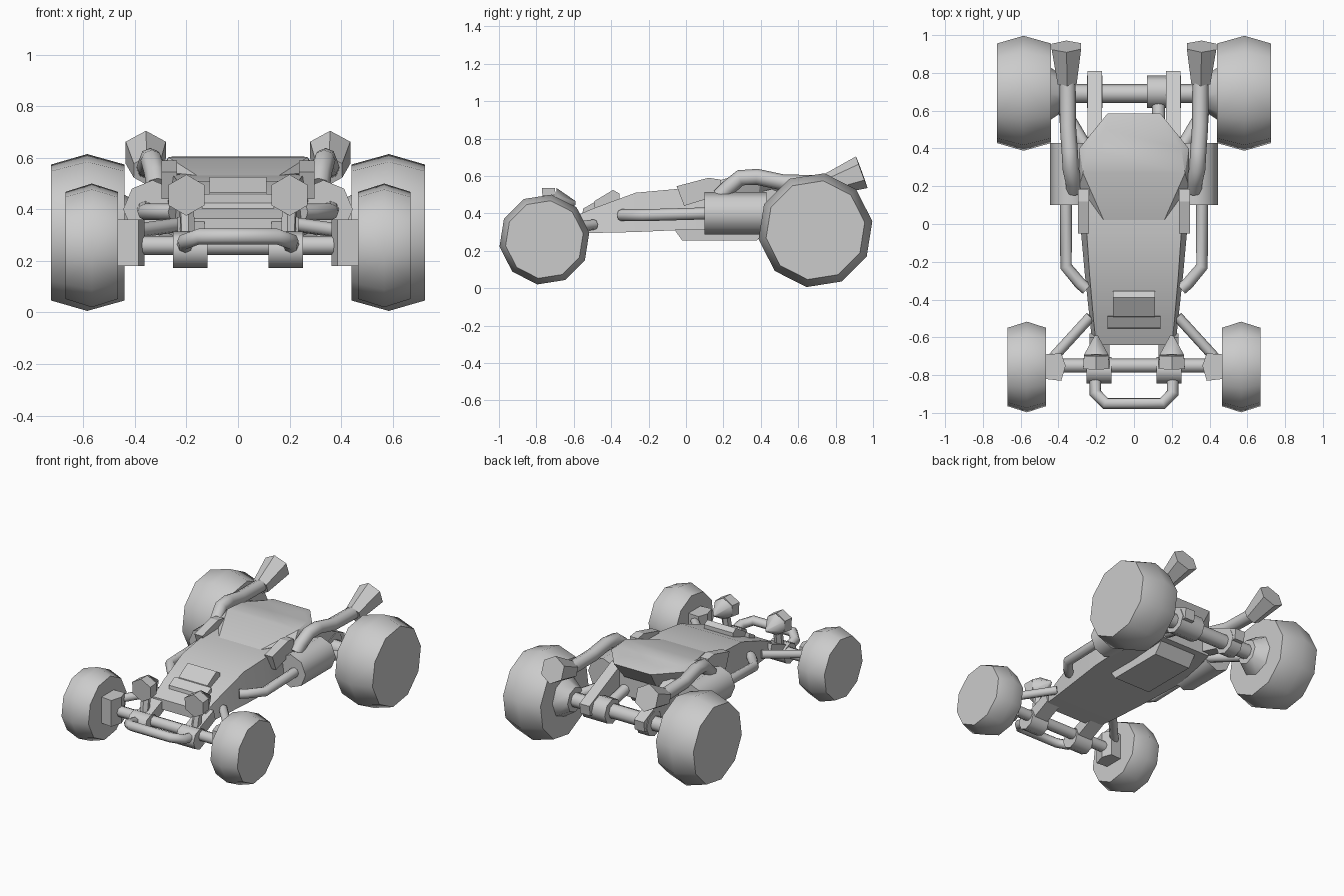
import bpy, bmesh, math
from mathutils import Vector

if "Cube" in bpy.data.objects:
    bpy.data.objects.remove(bpy.data.objects["Cube"])

grey = bpy.data.materials.new("plain_grey")
grey.use_nodes = True
grey.diffuse_color = (0.6, 0.6, 0.6, 1)
grey.node_tree.nodes["Principled BSDF"].inputs["Base Color"].default_value = (0.6, 0.6, 0.6, 1)


def finish(ob, mirror, angle=40):
    """Material, shading and left-right mirroring for a part."""
    ob.data.materials.clear()
    ob.data.materials.append(grey)
    bpy.ops.object.select_all(action='DESELECT')
    ob.select_set(True)
    bpy.context.view_layer.objects.active = ob
    bpy.ops.object.shade_smooth_by_angle(angle=math.radians(angle))
    if mirror:
        ob.modifiers.new("Mirror", 'MIRROR').use_axis[0] = True
    return ob


def from_bmesh(name, bm, mirror, angle):
    bmesh.ops.recalc_face_normals(bm, faces=bm.faces)
    me = bpy.data.meshes.new(name)
    bm.to_mesh(me)
    bm.free()
    ob = bpy.data.objects.new(name, me)
    bpy.context.collection.objects.link(ob)
    return finish(ob, mirror, angle)


def solid(name, points, mirror=False, angle=20):
    """Convex solid through the given corner points."""
    bm = bmesh.new()
    for p in points:
        bm.verts.new(p)
    res = bmesh.ops.convex_hull(bm, input=bm.verts)
    junk = {g for g in res["geom_interior"] + res["geom_unused"] if isinstance(g, bmesh.types.BMVert)}
    bmesh.ops.delete(bm, geom=list(junk), context='VERTS')
    bmesh.ops.dissolve_limit(bm, angle_limit=0.02, verts=bm.verts, edges=bm.edges)
    return from_bmesh(name, bm, mirror, angle)


def slab(name, x0, x1, side, mirror=False):
    """Side outline of (y, z) points given a width along x."""
    return solid(name, [(x, y, z) for x in (x0, x1) for y, z in side], mirror)


def rod(name, a, b, r1, r2=None, n=8, mirror=False, angle=50):
    """Straight cylinder or cone from a to b."""
    a, b = Vector(a), Vector(b)
    bm = bmesh.new()
    bmesh.ops.create_cone(bm, cap_ends=True, segments=n, radius1=r1,
                          radius2=r1 if r2 is None else r2, depth=(b - a).length)
    q = (b - a).to_track_quat('Z', 'Y')
    for v in bm.verts:
        v.co = q @ v.co + (a + b) / 2
    return from_bmesh(name, bm, mirror, angle)


def tube(name, pts, r, mirror=False):
    """Bent pipe through the points."""
    cu = bpy.data.curves.new(name, 'CURVE')
    cu.dimensions = '3D'
    cu.bevel_depth, cu.bevel_resolution, cu.use_fill_caps = r, 2, True
    sp = cu.splines.new('POLY')
    sp.points.add(len(pts) - 1)
    for p, co in zip(sp.points, pts):
        p.co = (*co, 1)
    ob = bpy.data.objects.new(name, cu)
    bpy.context.collection.objects.link(ob)
    bpy.ops.object.select_all(action='DESELECT')
    ob.select_set(True)
    bpy.context.view_layer.objects.active = ob
    bpy.ops.object.convert(target='MESH')
    return finish(bpy.context.view_layer.objects.active, mirror, 50)


def wheel(name, y, z, rings):
    """Ten-sided wheel with a crowned tread; rings are (x, radius)."""
    pts = []
    for x, r in rings:
        for i in range(10):
            a = math.radians(9 + 36 * i)
            pts.append((x, y + r * math.cos(a), z + r * math.sin(a)))
    solid(name, pts, True, 45)


# Wheels
wheel("front_wheels", -0.757, 0.26, [(0.465, 0.21), (0.567, 0.243), (0.67, 0.21)])
wheel("rear_wheels", 0.692, 0.31, [(0.44, 0.267), (0.585, 0.308), (0.725, 0.267)])

# Hull: lofted sections of y, half width at bottom, bottom z, half width at top, top z
sections = [(-0.64, 0.22, 0.295, 0.20, 0.365), (-0.50, 0.235, 0.295, 0.215, 0.425),
            (-0.27, 0.26, 0.30, 0.235, 0.51), (-0.05, 0.28, 0.31, 0.25, 0.53),
            (0.15, 0.29, 0.31, 0.26, 0.535), (0.48, 0.22, 0.33, 0.21, 0.50)]
bm = bmesh.new()
loops = [[bm.verts.new(p) for p in ((-wb, y, zb), (wb, y, zb), (wt, y, zt), (-wt, y, zt))]
         for y, wb, zb, wt, zt in sections]
for a, b in zip(loops, loops[1:]):
    for i in range(4):
        j = (i + 1) % 4
        bm.faces.new((a[i], a[j], b[j], b[i]))
bm.faces.new(loops[0])
bm.faces.new(loops[-1])
from_bmesh("hull", bm, False, 25)
slab("belly_box", -0.14, 0.14, [(-0.06, 0.31), (-0.02, 0.255), (0.38, 0.255), (0.44, 0.33)])

# Engine cover with clipped corners
cover = []
for s in (1, -1):
    cover += [(s * 0.16, 0.02, 0.532), (s * 0.29, 0.20, 0.545), (s * 0.27, 0.27, 0.602),
              (s * 0.29, 0.40, 0.575), (s * 0.14, 0.585, 0.585), (s * 0.15, 0.50, 0.605),
              (s * 0.25, 0.40, 0.605), (s * 0.26, 0.20, 0.46), (s * 0.24, 0.38, 0.46),
              (s * 0.12, 0.50, 0.47), (s * 0.15, 0.10, 0.50)]
solid("engine_cover", cover, False, 25)
slab("shoulder_fins", 0.237, 0.297,
     [(-0.05, 0.545), (0.12, 0.59), (0.185, 0.58), (0.185, 0.50), (-0.01, 0.44)], True)

# Hood scoop
slab("hood_scoop", -0.11, 0.11, [(-0.50, 0.42), (-0.49, 0.465), (-0.39, 0.525), (-0.355, 0.505), (-0.355, 0.46)])
slab("scoop_lip", -0.14, 0.14, [(-0.555, 0.39), (-0.55, 0.425), (-0.49, 0.46), (-0.485, 0.42)])

# Front axle, clamps, bumper and steering parts
rod("front_axle", (-0.40, -0.75, 0.26), (0.40, -0.75, 0.26), 0.037)
rod("front_clamps", (0.118, -0.775, 0.243), (0.252, -0.775, 0.243), 0.07, mirror=True)
slab("nose_mounts", 0.13, 0.235, [(-0.77, 0.21), (-0.77, 0.30), (-0.60, 0.37), (-0.58, 0.30)], True)
solid("front_hub_blocks", [(x, y, z) for z in (0.18, 0.36) for x, y in
      ((0.362, -0.75), (0.385, -0.83), (0.472, -0.82), (0.472, -0.69), (0.385, -0.685))], True)
rod("front_arms", (0.23, -0.49, 0.34), (0.44, -0.72, 0.31), 0.028, mirror=True)
half = [(0.205, -0.80, 0.255), (0.205, -0.895, 0.275), (0.15, -0.95, 0.295)]
tube("front_bumper", half + [(-x, y, z) for x, y, z in reversed(half)], 0.032)

# Lamps
rod("lamp_stems", (0.195, -0.74, 0.28), (0.20, -0.71, 0.44), 0.03, n=6, mirror=True)
rod("lamp_rims", (0.20, -0.765, 0.455), (0.20, -0.695, 0.46), 0.08, 0.075, n=6, mirror=True, angle=30)
rod("lamp_backs", (0.20, -0.695, 0.46), (0.20, -0.59, 0.455), 0.075, 0.01, n=6, mirror=True, angle=62)

# Side rails and tanks
tube("side_rails", [(0.25, -0.345, 0.39), (0.285, -0.315, 0.39), (0.36, -0.225, 0.39),
                    (0.36, 0.12, 0.40)], 0.032, True)
rod("side_tanks", (0.332, 0.10, 0.40), (0.332, 0.43, 0.40), 0.113, n=8, mirror=True)

# Exhausts
tube("exhaust_pipes", [(0.315, 0.18, 0.49), (0.32, 0.225, 0.535), (0.335, 0.29, 0.59),
                       (0.34, 0.38, 0.595), (0.35, 0.52, 0.565), (0.352, 0.79, 0.56)], 0.043, True)
rod("exhaust_tips", (0.354, 0.75, 0.55), (0.358, 0.94, 0.62), 0.058, 0.09, n=6, mirror=True, angle=30)

# Rear axle, struts and drive parts
rod("rear_axle", (-0.46, 0.69, 0.32), (0.46, 0.69, 0.32), 0.05)
rod("rear_clamps", (0.168, 0.70, 0.32), (0.25, 0.70, 0.32), 0.085, mirror=True)
slab("rear_struts", 0.17, 0.245, [(0.34, 0.50), (0.46, 0.53), (0.81, 0.37), (0.80, 0.30),
                                 (0.68, 0.29), (0.36, 0.38)], True)
rod("rear_hubs", (0.36, 0.69, 0.32), (0.445, 0.69, 0.32), 0.085, 0.14, mirror=True)
rod("drive_housing", (0.07, 0.70, 0.32), (0.17, 0.70, 0.32), 0.085)
rod("drive_shaft", (0.13, 0.44, 0.38), (0.13, 0.67, 0.33), 0.035)
rod("rear_arms", (0.24, 0.38, 0.37), (0.40, 0.65, 0.32), 0.035, mirror=True)
